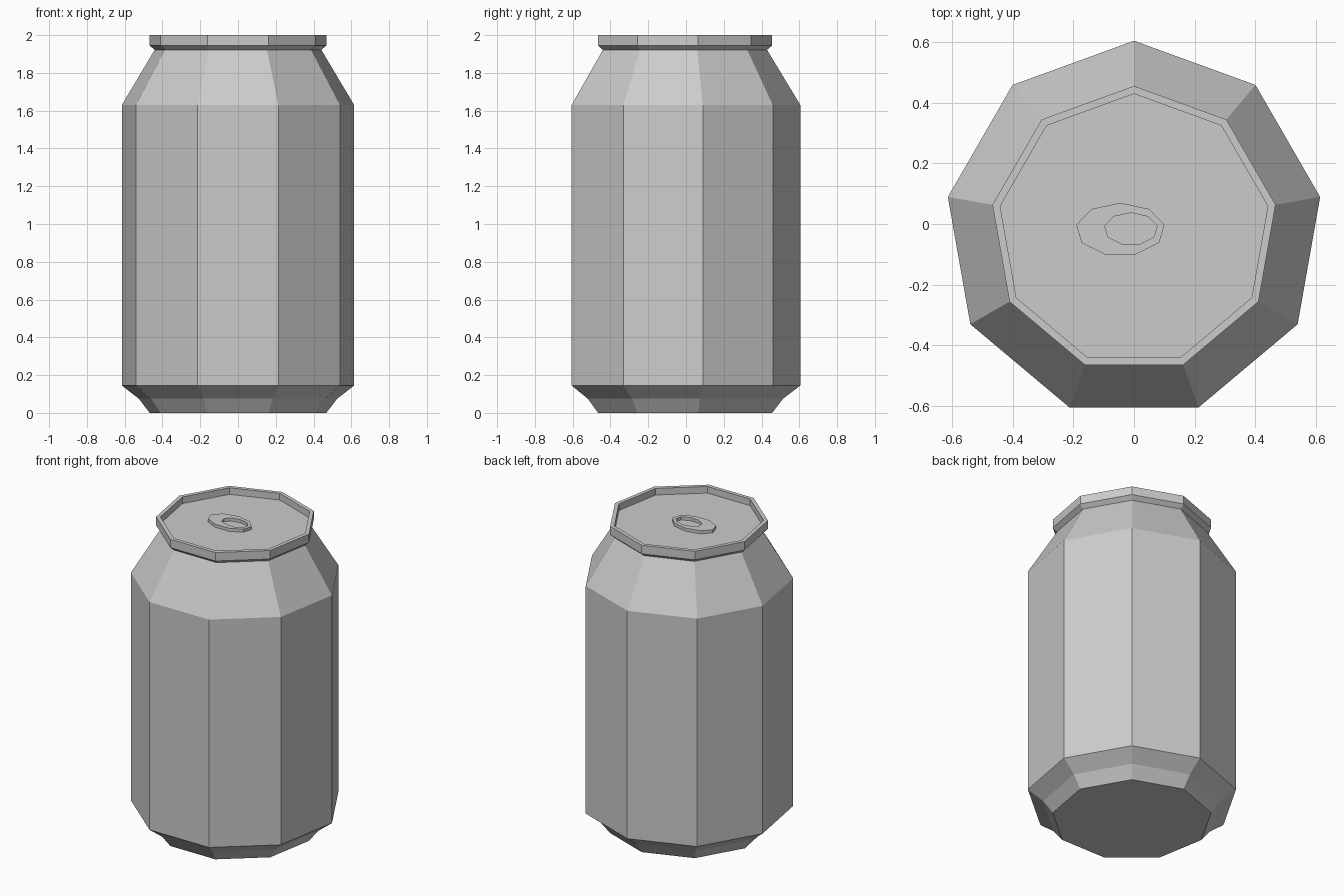
import bpy, bmesh, math

if "Cube" in bpy.data.objects:
    bpy.data.objects.remove(bpy.data.objects["Cube"])

SIDES = 9
CY = -0.019  # nonagon centre, so that the bounding box is centred


def ring(bm, cx, cy, rx, ry, z):
    """Nine-sided loop with one corner pointing to +y."""
    step = 2 * math.pi / SIDES
    return [bm.verts.new((cx - rx * math.sin(i * step), cy + ry * math.cos(i * step), z))
            for i in range(SIDES)]


def bridge(bm, a, b):
    for i in range(SIDES):
        j = (i + 1) % SIDES
        bm.faces.new((a[i], a[j], b[j], b[i]))


def finish(bm, name):
    bmesh.ops.recalc_face_normals(bm, faces=bm.faces)
    mesh = bpy.data.meshes.new(name)
    bm.to_mesh(mesh)
    bm.free()
    obj = bpy.data.objects.new(name, mesh)
    bpy.context.collection.objects.link(obj)
    return obj


# Can body: (radius, height) profile from base to recessed lid
profile = [(0.475, 0), (0.533, 0.075), (0.6245, 0.145), (0.6245, 1.63),
           (0.448, 1.922), (0.475, 1.945), (0.475, 2.0), (0.449, 2.0), (0.449, 1.957)]
bm = bmesh.new()
loops = [ring(bm, 0, CY, r, r, z) for r, z in profile]
for a, b in zip(loops, loops[1:]):
    bridge(bm, a, b)
bm.faces.new(loops[0])
bm.faces.new(loops[-1])
finish(bm, "can_body")

# Pull tab: oval ring with an off-centre finger hole, resting on the lid
bm = bmesh.new()
outer, inner = (-0.045, -0.018, 0.148, 0.088), (-0.01, -0.016, 0.088, 0.053)
tab = [ring(bm, *outer, 1.957), ring(bm, *outer, 1.977),
       ring(bm, *inner, 1.977), ring(bm, *inner, 1.957)]
for i in range(4):
    bridge(bm, tab[i], tab[(i + 1) % 4])
finish(bm, "pull_tab")
